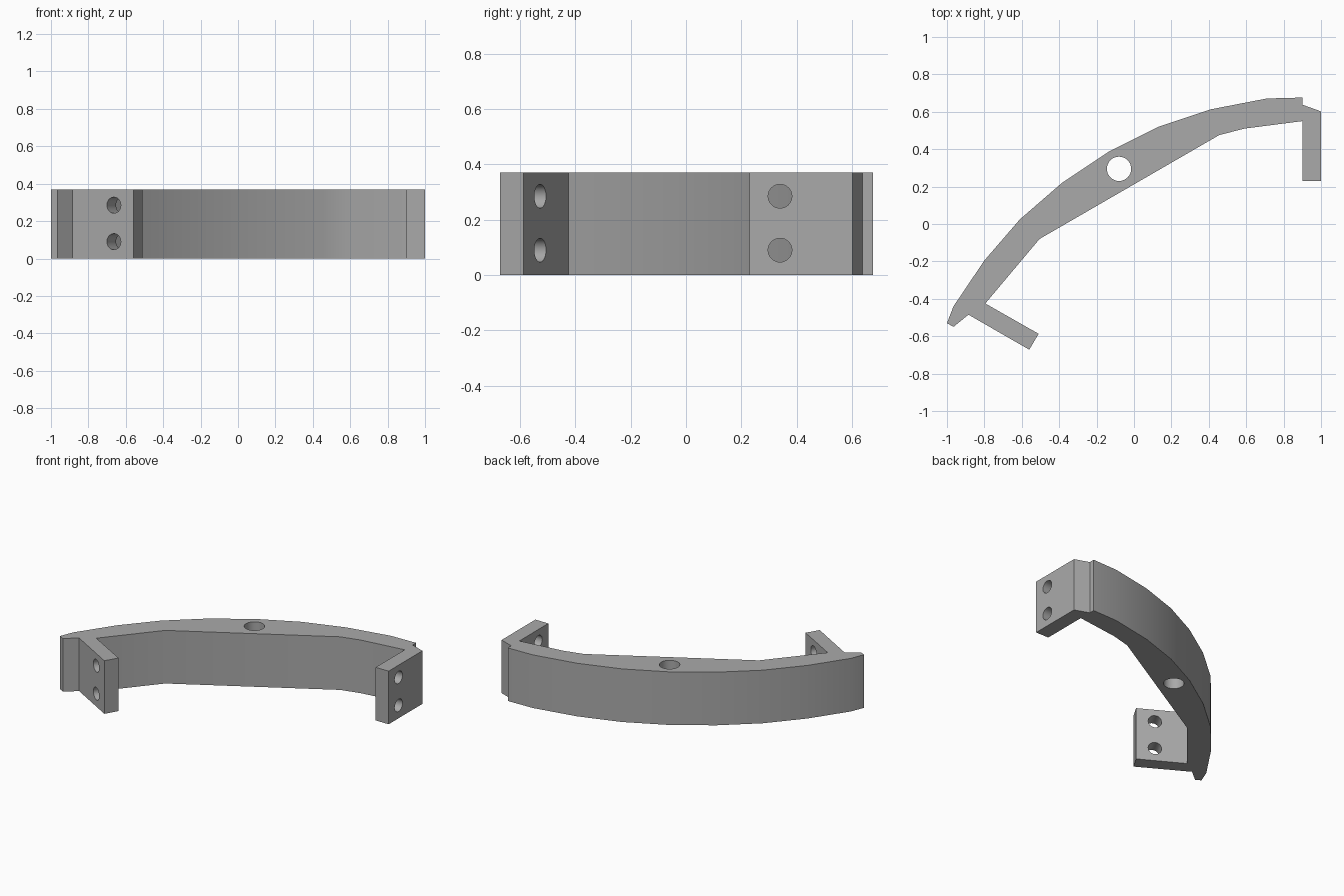
import bpy
import bmesh
import math
from mathutils import Vector

cube = bpy.data.objects.get("Cube")
if cube:
    bpy.data.objects.remove(cube, do_unlink=True)

HEIGHT = 0.37

grey = bpy.data.materials.new("mid grey")
grey.use_nodes = True
colour = (0.4, 0.4, 0.4, 1)
grey.diffuse_color = colour
grey.node_tree.nodes["Principled BSDF"].inputs["Base Color"].default_value = colour

# Plan outline: left heel and tab, inner arm, right tab, outer arc
left_tab = [(-1, -.53), (-.965, -.55), (-.885, -.485), (-.56, -.672), (-.51, -.587), (-.795, -.425)]
inner_arm = [(-.505, -.08), (.455, .475), (.59, .51), (.9, .55)]
right_tab = [(.9, .23), (1, .23), (1, .602), (.9, .638)]
outer_arc = [(.9, .676), (.71, .671), (.41, .613), (.13, .52), (-.13, .39),
             (-.385, .22), (-.61, .025), (-.8, -.195), (-.965, -.44)]


def extrude_outline(name, points, height):
    bm = bmesh.new()
    face = bm.faces.new([bm.verts.new((x, y, 0)) for x, y in points])
    top = bmesh.ops.extrude_face_region(bm, geom=[face])["geom"]
    bmesh.ops.translate(bm, vec=(0, 0, height),
                        verts=[v for v in top if isinstance(v, bmesh.types.BMVert)])
    bmesh.ops.recalc_face_normals(bm, faces=bm.faces)
    mesh = bpy.data.meshes.new(name)
    bm.to_mesh(mesh)
    bm.free()
    mesh.materials.append(grey)
    obj = bpy.data.objects.new(name, mesh)
    bpy.context.collection.objects.link(obj)
    return obj


def drill(target, centre, axis, radius, depth):
    bpy.ops.mesh.primitive_cylinder_add(vertices=32, radius=radius, depth=depth, location=centre)
    cutter = bpy.context.object
    cutter.name = "hole_cutter"
    cutter.hide_render = True
    cutter.rotation_euler = Vector(axis).to_track_quat('Z', 'Y').to_euler()
    cutter.data.materials.append(grey)
    bpy.context.view_layer.update()
    mod = target.modifiers.new("hole", 'BOOLEAN')
    mod.operation = 'DIFFERENCE'
    mod.solver = 'EXACT'
    mod.object = cutter
    bpy.context.view_layer.objects.active = target
    bpy.ops.object.modifier_apply(modifier=mod.name)
    bpy.data.objects.remove(cutter, do_unlink=True)


bracket = extrude_outline("curved_bracket", left_tab + inner_arm + right_tab + outer_arc, HEIGHT)

# Vertical hole through the arm
drill(bracket, (-.08, .295, HEIGHT / 2), (0, 0, 1), .065, 1)

# Two screw holes through each tab
for z in (.09, .285):
    drill(bracket, (.95, .34, z), (1, 0, 0), .043, .2)
    drill(bracket, (-.64, -.571, z), (.5, .866, 0), .043, .2)

# Smooth arc with crisp edges
bpy.ops.object.select_all(action='DESELECT')
bracket.select_set(True)
bpy.context.view_layer.objects.active = bracket
bpy.ops.object.shade_smooth_by_angle(angle=math.radians(30))
